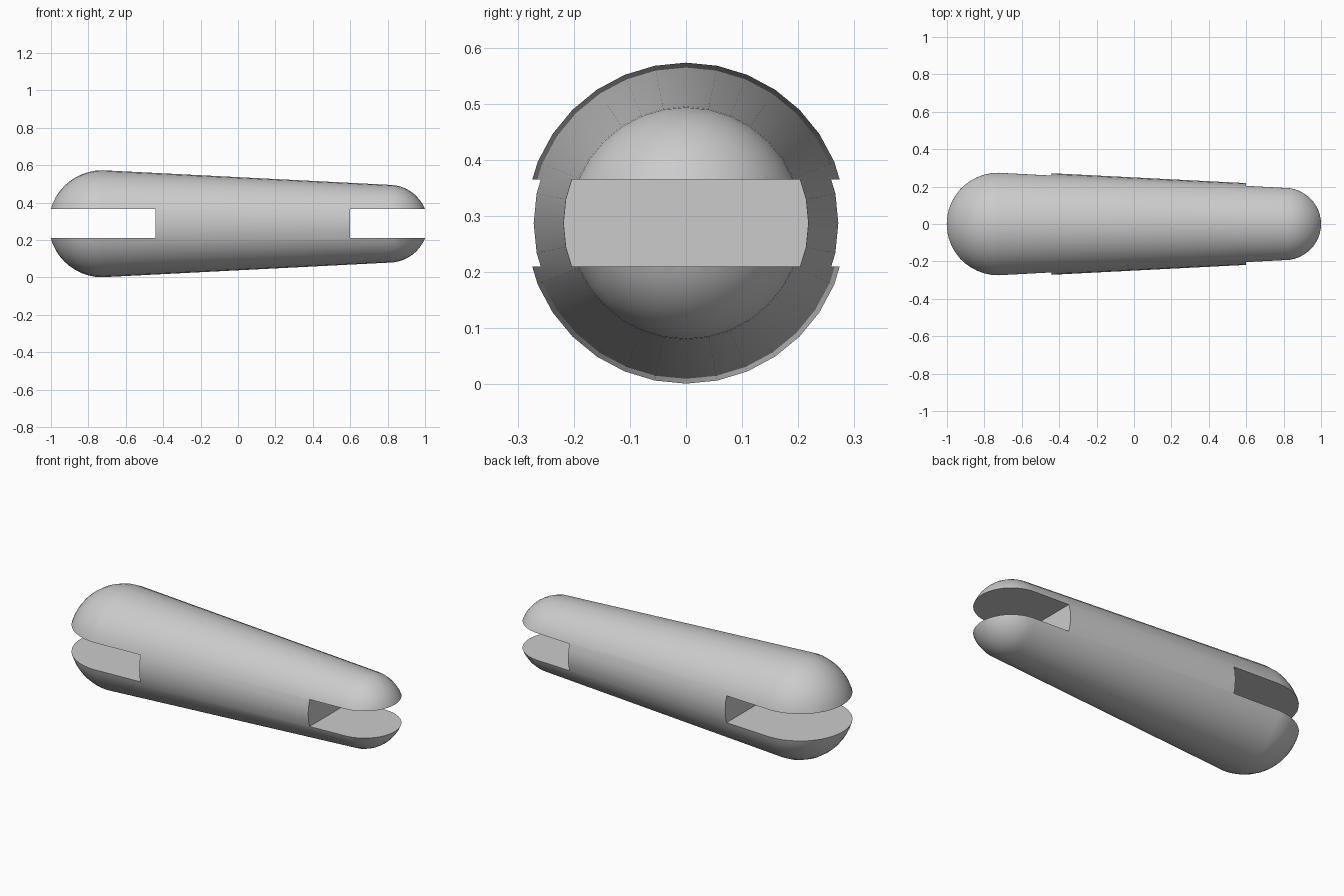
import bpy, bmesh, math
from mathutils import Matrix, Vector

if "Cube" in bpy.data.objects:
    bpy.data.objects.remove(bpy.data.objects["Cube"], do_unlink=True)

SIDES, RINGS = 32, 12
MID = 0.287                      # height of the long axis
BIG_X, BIG_R = -0.726, 0.286     # centre and radius of the wide end
SMALL_X, SMALL_R = 0.807, 0.208  # centre and radius of the narrow end

grey = bpy.data.materials.new("plain grey")
grey.use_nodes = True
colour = (0.6, 0.6, 0.6, 1)
grey.diffuse_color = colour
grey.node_tree.nodes["Principled BSDF"].inputs["Base Color"].default_value = colour


def new_object(name, bm):
    bmesh.ops.recalc_face_normals(bm, faces=bm.faces)
    mesh = bpy.data.meshes.new(name)
    bm.to_mesh(mesh)
    bm.free()
    obj = bpy.data.objects.new(name, mesh)
    bpy.context.collection.objects.link(obj)
    return obj


def box(name, x0, x1, half_y, z0, z1):
    bm = bmesh.new()
    size = Matrix.Diagonal((x1 - x0, 2 * half_y, z1 - z0, 1))
    place = Matrix.Translation(((x0 + x1) / 2, 0, (z0 + z1) / 2))
    bmesh.ops.create_cube(bm, size=1, matrix=place @ size)
    return new_object(name, bm)


# Tapered capsule: two quarter arcs joined by a straight side, spun round x
arc = [i / RINGS * math.pi / 2 for i in range(RINGS + 1)]
profile = [(BIG_X - BIG_R * math.cos(a), BIG_R * math.sin(a)) for a in arc]
profile += [(SMALL_X + SMALL_R * math.cos(a), SMALL_R * math.sin(a)) for a in reversed(arc)]
bm = bmesh.new()
points = [bm.verts.new((x, 0, MID + r)) for x, r in profile]
edges = [bm.edges.new(pair) for pair in zip(points, points[1:])]
bmesh.ops.spin(bm, geom=points + edges, cent=Vector((0, 0, MID)), axis=Vector((1, 0, 0)),
               angle=math.tau, steps=SIDES)
bmesh.ops.remove_doubles(bm, verts=bm.verts, dist=1e-4)
body = new_object("slotted_pin", bm)
body.data.materials.append(grey)

# Slots cut through both ends
bpy.context.view_layer.objects.active = body
body.select_set(True)
for name, x0, x1 in (("wide_end_slot", -1.2, -0.44), ("narrow_end_slot", 0.6, 1.2)):
    cutter = box(name, x0, x1, 0.5, 0.21, 0.365)
    cutter.hide_render = True
    cut = body.modifiers.new(name, "BOOLEAN")
    cut.operation = "DIFFERENCE"
    cut.solver = "EXACT"
    cut.object = cutter
    bpy.ops.object.modifier_apply(modifier=cut.name)
    bpy.data.objects.remove(cutter, do_unlink=True)

for face in body.data.polygons:
    face.material_index = 0
bpy.ops.object.shade_smooth_by_angle(angle=math.radians(30))
